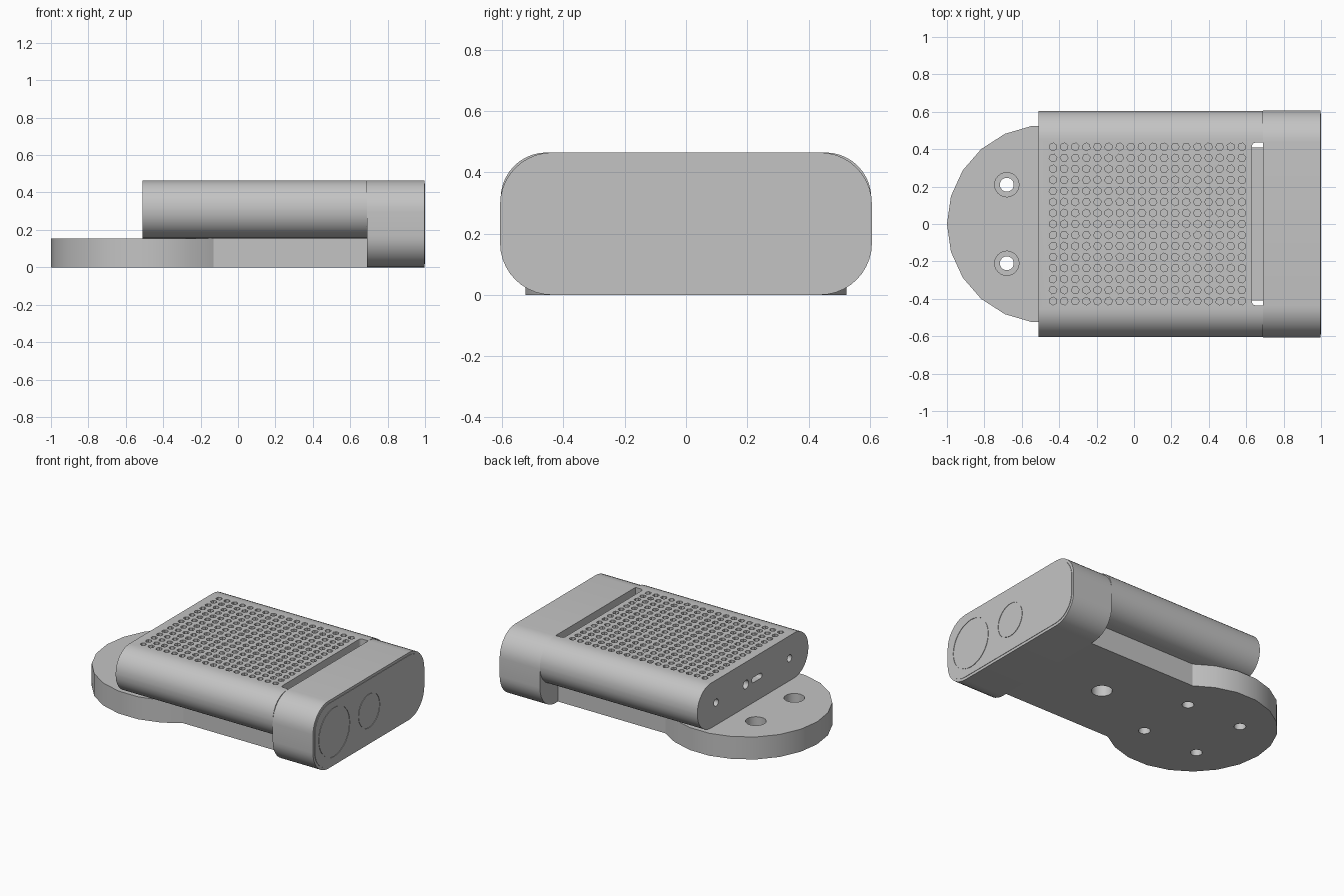
import bpy, bmesh, math, random
from mathutils import Vector

if "Cube" in bpy.data.objects:
    bpy.data.objects.remove(bpy.data.objects["Cube"])
random.seed(4)

grey = bpy.data.materials.new("light_grey_plastic")
grey.use_nodes = True
grey.diffuse_color = (0.55, 0.55, 0.55, 1)
grey.node_tree.nodes["Principled BSDF"].inputs["Base Color"].default_value = grey.diffuse_color


def add_prism(bm, outline, axis, start, end):
    """Extrude a 2D outline: axis 'z' takes (x, y) points, axis 'x' takes (y, z)."""
    def place(p, d):
        return Vector((p[0], p[1], d)) if axis == "z" else Vector((d, p[0], p[1]))
    low = [bm.verts.new(place(p, start)) for p in outline]
    high = [bm.verts.new(place(p, end)) for p in outline]
    bm.faces.new(low[::-1])
    bm.faces.new(high)
    for i in range(len(low)):
        j = (i + 1) % len(low)
        bm.faces.new((low[i], low[j], high[j], high[i]))


def make(name, prisms):
    bm = bmesh.new()
    for p in prisms:
        add_prism(bm, *p)
    bmesh.ops.recalc_face_normals(bm, faces=bm.faces)
    mesh = bpy.data.meshes.new(name)
    bm.to_mesh(mesh)
    bm.free()
    mesh.materials.append(grey)
    ob = bpy.data.objects.new(name, mesh)
    bpy.context.collection.objects.link(ob)
    return ob


def circle(cx, cy, r, n=24, turn=0.0):
    return [(cx + r * math.cos(turn + math.tau * i / n),
             cy + r * math.sin(turn + math.tau * i / n)) for i in range(n)]


def rounded(cx, cy, w, h, r, steps=10):
    """Rounded rectangle with half width w and half height h."""
    pts = []
    for q, (sx, sy) in enumerate(((1, 1), (-1, 1), (-1, -1), (1, -1))):
        for i in range(steps + 1):
            a = math.pi / 2 * (q + i / steps)
            pts.append((cx + sx * (w - r) + r * math.cos(a),
                        cy + sy * (h - r) + r * math.sin(a)))
    return pts


def select(ob):
    bpy.ops.object.select_all(action="DESELECT")
    ob.select_set(True)
    bpy.context.view_layer.objects.active = ob


def cut(ob, prisms):
    cutter = make("cutter", prisms)
    cutter.hide_render = True
    mod = ob.modifiers.new("cut", "BOOLEAN")
    mod.operation, mod.solver, mod.object = "DIFFERENCE", "EXACT", cutter
    select(ob)
    bpy.ops.object.modifier_apply(modifier=mod.name)
    bpy.data.objects.remove(cutter)


def smooth(ob):
    select(ob)
    bpy.ops.object.shade_smooth_by_angle(angle=math.radians(30))


PLATE_TOP, TOP, SEAM, TAIL = 0.155, 0.465, 0.69, -0.51
DISC_X, ARM = -0.47, 0.41

# Mounting plate: faceted disc joined to a narrower arm
disc = [p for p in circle(DISC_X, 0, 0.53, 22, math.pi / 11 * 9) if p[0] < -0.13]
disc.sort(key=lambda p: math.atan2(p[1], p[0] - DISC_X) % math.tau)
arm = [(-0.13, -ARM), (SEAM, -ARM), (SEAM, ARM), (-0.13, ARM)]
plate = make("mounting_plate", [(disc + arm, "z", 0, PLATE_TOP)])

# Countersunk screw holes and the cable hole
bolts = [(DISC_X + sx * 0.21, sy * 0.21) for sx in (-1, 1) for sy in (-1, 1)]
cut(plate, [(circle(x, y, 0.037), "z", -0.1, 0.3) for x, y in bolts]
    + [(circle(0.26, 0, 0.065), "z", -0.1, 0.3)])
cut(plate, [(circle(x, y, 0.065), "z", 0.08, 0.3) for x, y in bolts])
smooth(plate)

# Main housing with rounded long edges
mid = (PLATE_TOP + TOP) / 2
half = (TOP - PLATE_TOP) / 2
body = make("housing", [(rounded(0, mid, 0.605, half, half - 0.005), "x", TAIL, SEAM)])

# Open slot beside the head
cut(body, [(rounded(0.68, 0, 0.05, 0.435, 0.02, 4), "z", 0, 0.6)])

# Grid of ventilation holes
vents = []
for i in range(18):
    for j in range(15):
        spot = circle(-0.433 + i * 0.0594, (j - 7) * 0.0589, 0.021, 6, random.random() * 2)
        vents.append((spot, "z", TOP - 0.03, 0.6))
cut(body, vents)

# Screw recesses and connector ports on the tail face
ports = [(circle(y, mid, 0.025, 16), "x", -0.6, TAIL + 0.04) for y in (-0.4, 0.4)]
ports.append((circle(0.075, mid, 0.03, 16), "x", -0.6, TAIL + 0.06))
ports.append((rounded(-0.045, mid, 0.055, 0.018, 0.016, 5), "x", -0.6, TAIL + 0.06))
cut(body, ports)
smooth(body)

# Sensor head
centre = TOP / 2
head = make("sensor_head", [(rounded(0, centre, 0.607, centre, 0.17), "x", SEAM, 0.997)])
smooth(head)

# Thin front panel with two round window openings
panel = make("front_panel", [(rounded(0, centre, 0.59, centre - 0.018, 0.153), "x", 0.995, 1.0)])
windows = (("large_window", -0.38, 0.171), ("small_window", 0, 0.118))
cut(panel, [(circle(y, centre, r, 32), "x", 0.9, 1.1) for _, y, r in windows])
smooth(panel)

# Flush windows, with a hairline gap around each
for name, y, r in windows:
    smooth(make(name, [(circle(y, centre, r - 0.005, 32), "x", 0.995, 1.0)]))
